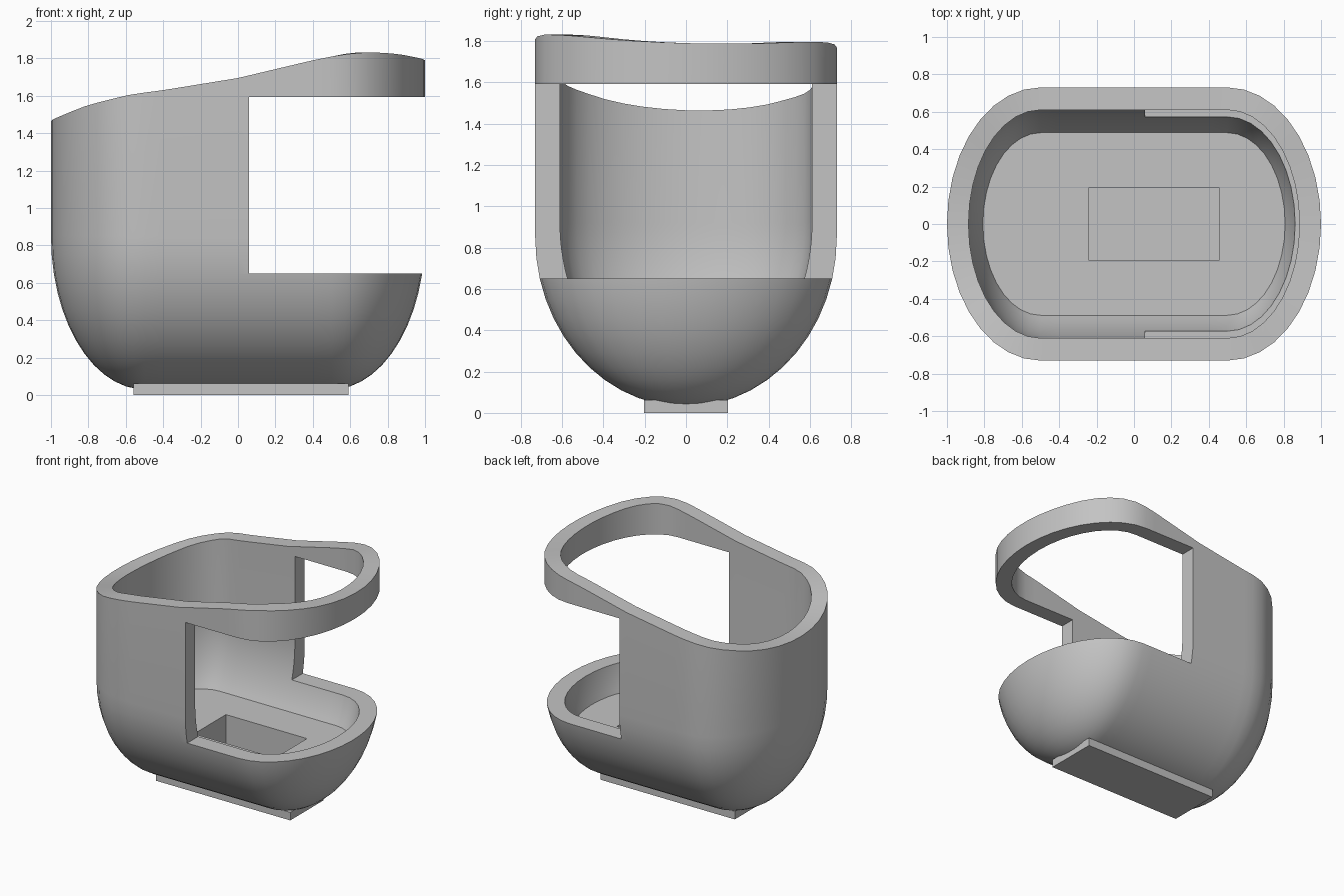
import bpy, bmesh, math

cube = bpy.data.objects.get("Cube")
if cube:
    bpy.data.objects.remove(cube, do_unlink=True)

grey = bpy.data.materials.new("plain grey")
grey.use_nodes = True
colour = (0.55, 0.55, 0.55, 1)
grey.diffuse_color = colour
grey.node_tree.nodes["Principled BSDF"].inputs["Base Color"].default_value = colour

STRAIGHT = 0.5          # half length of the straight sides
OUTER = (0.5, 0.73)     # end radius along x, half width along y
INNER = (0.385, 0.61)
ARC, SIDE, RINGS = 18, 12, 12

# Height of the wavy rim along x
RIM = [(-1, 1.485), (-0.8, 1.555), (-0.57, 1.608), (-0.4, 1.63), (0, 1.695),
       (0.4, 1.79), (0.55, 1.82), (0.7, 1.835), (0.85, 1.83), (1, 1.81)]


def rim_height(x, y):
    for (x0, z0), (x1, z1) in zip(RIM, RIM[1:]):
        if x <= x1 + 1e-5:
            z = z0 + (z1 - z0) * (x - x0) / (x1 - x0)
            break
    return z - 0.02 * (1 + y / OUTER[1])


def outline(size, scale=1.0):
    """Plan outline: two half ellipses joined by straight sides."""
    rx, ry = size[0] * scale, size[1] * scale
    half = []
    for i in range(ARC + 1):
        a = -math.pi / 2 + math.pi * i / ARC
        half.append((STRAIGHT + rx * math.cos(a), ry * math.sin(a)))
    for i in range(1, SIDE):
        half.append((STRAIGHT - 2 * STRAIGHT * i / SIDE, ry))
    return half + [(-x, -y) for x, y in half]


def box(name, low, high):
    bpy.ops.mesh.primitive_cube_add(
        size=1, location=[(a + b) / 2 for a, b in zip(low, high)])
    ob = bpy.context.object
    ob.name = name
    ob.scale = [b - a for a, b in zip(low, high)]
    bpy.ops.object.transform_apply(location=False, rotation=False, scale=True)
    return ob


# Shell: outer bowl, outer wall, rim, inner wall, inner bowl, floor
rim = [rim_height(x, y) for x, y in outline(OUTER)]
bm = bmesh.new()
rings = []


def add_ring(size, scale, heights):
    pts = outline(size, scale)
    if not isinstance(heights, list):
        heights = [heights] * len(pts)
    rings.append([bm.verts.new((x, y, z)) for (x, y), z in zip(pts, heights)])


for i in range(RINGS + 1):
    a = math.radians(4 + 86 * i / RINGS)
    add_ring(OUTER, math.sin(a), 0.85 - 0.82 * math.cos(a))
add_ring(OUTER, 1, rim)
add_ring(INNER, 1, rim)
floor_angle = math.asin(0.8)
for i in range(RINGS + 1):
    a = math.pi / 2 + (floor_angle - math.pi / 2) * i / RINGS
    add_ring(INNER, math.sin(a), 0.92 - 0.79 * math.cos(a))
for low, high in zip(rings, rings[1:]):
    for i in range(len(low)):
        j = (i + 1) % len(low)
        bm.faces.new((low[i], low[j], high[j], high[i]))
bm.faces.new(rings[0][::-1])
bm.faces.new(rings[-1])
bmesh.ops.recalc_face_normals(bm, faces=bm.faces)
mesh = bpy.data.meshes.new("shell")
bm.to_mesh(mesh)
bm.free()
shell = bpy.data.objects.new("shell", mesh)
bpy.context.collection.objects.link(shell)

# Side opening and the pocket in the floor
cutters = [box("opening_cutter", (0.06, -1, 0.65), (1.2, 1, 1.593)),
           box("pocket_cutter", (-0.24, -0.195, 0.2), (0.455, 0.195, 0.6))]
bpy.ops.object.select_all(action='DESELECT')
shell.select_set(True)
bpy.context.view_layer.objects.active = shell
for cutter in cutters:
    cutter.hide_render = True
    mod = shell.modifiers.new("cut", 'BOOLEAN')
    mod.operation = 'DIFFERENCE'
    mod.solver = 'EXACT'
    mod.object = cutter
    bpy.ops.object.modifier_apply(modifier=mod.name)
    bpy.data.objects.remove(cutter, do_unlink=True)
shell.data.materials.clear()
shell.data.materials.append(grey)
bpy.ops.object.shade_smooth_by_angle(angle=math.radians(30))

# Flat foot under the bowl
foot = box("foot", (-0.56, -0.203, 0), (0.59, 0.203, 0.062))
foot.data.materials.append(grey)
